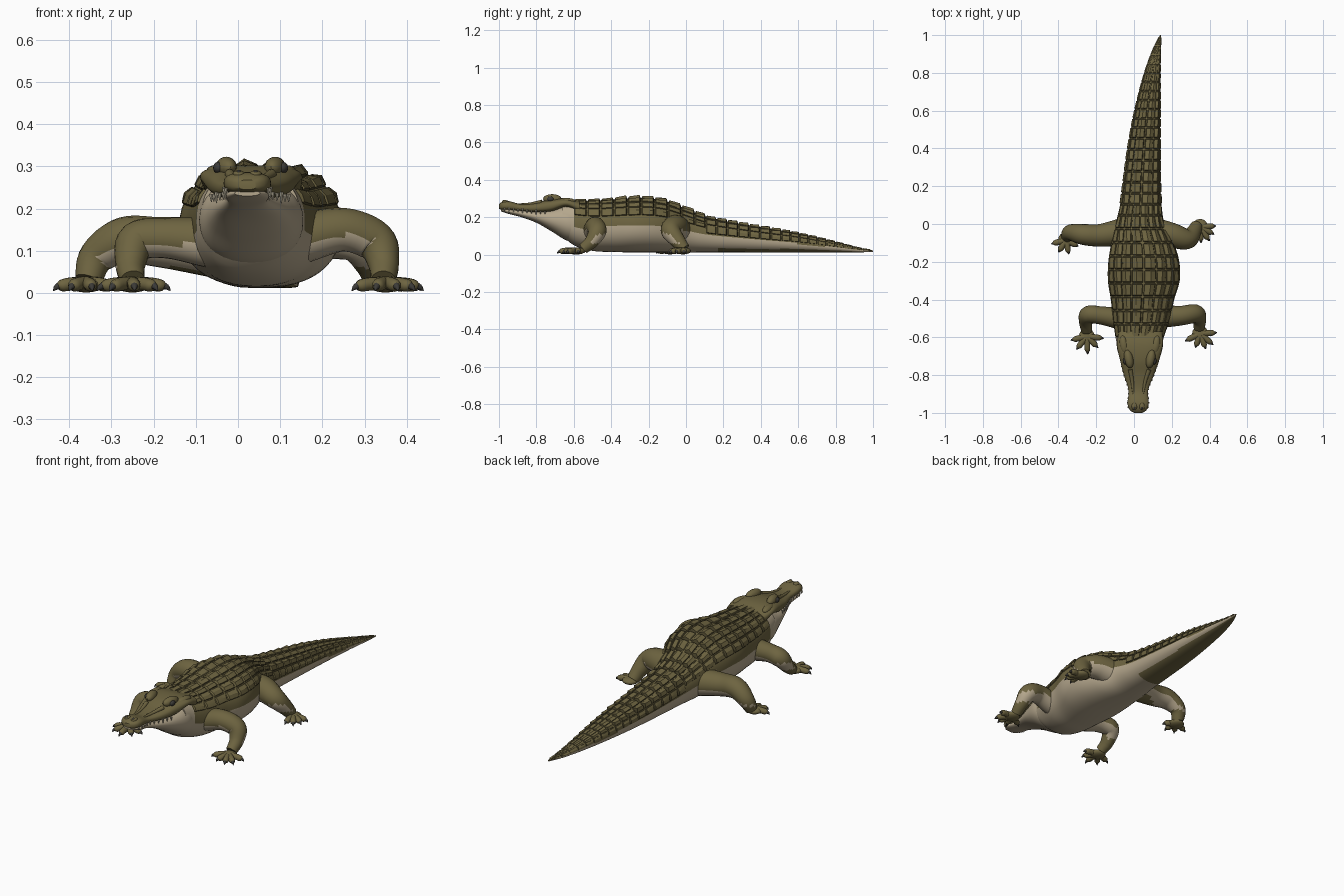
import bpy, bmesh, math, random
from mathutils import Vector, Matrix

if "Cube" in bpy.data.objects:
    bpy.data.objects.remove(bpy.data.objects["Cube"])
random.seed(4)

def material(name, rgb):
    m = bpy.data.materials.new(name)
    m.diffuse_color = (*rgb, 1)
    m.use_nodes = True
    m.node_tree.nodes["Principled BSDF"].inputs["Base Color"].default_value = m.diffuse_color
    return m

MATS = [material("olive_skin", (.155, .128, .052)), material("cream_belly", (.46, .385, .265)),
        material("dark_seam", (.062, .052, .022)), material("claw_grey", (.045, .043, .038)),
        material("tooth_ivory", (.6, .54, .4))]
OLIVE, CREAM, SEAM, CLAW, TOOTH = range(5)

def finish(name, bm, angle=40):
    bmesh.ops.recalc_face_normals(bm, faces=bm.faces)
    me = bpy.data.meshes.new(name)
    bm.to_mesh(me)
    bm.free()
    ob = bpy.data.objects.new(name, me)
    bpy.context.collection.objects.link(ob)
    for m in MATS:
        me.materials.append(m)
    bpy.ops.object.select_all(action='DESELECT')
    ob.select_set(True)
    bpy.context.view_layer.objects.active = ob
    bpy.ops.object.shade_smooth_by_angle(angle=math.radians(angle))
    return ob

def at(table, y):
    """Smooth interpolation of a table of rows keyed by their first column."""
    y = min(max(y, table[0][0]), table[-1][0])
    i = max(k for k in range(len(table) - 1) if table[k][0] <= y)
    a, b = table[i], table[i + 1]
    p, q = table[max(i - 1, 0)], table[min(i + 2, len(table) - 1)]
    d = b[0] - a[0]
    t = (y - a[0]) / d
    out = []
    for k in range(1, len(a)):
        m0 = (b[k] - p[k]) / (b[0] - p[0]) * d
        m1 = (q[k] - a[k]) / (q[0] - a[0]) * d
        out.append((2*t**3 - 3*t*t + 1) * a[k] + (t**3 - 2*t*t + t) * m0
                   + (3*t*t - 2*t**3) * b[k] + (t**3 - t*t) * m1)
    return out

def surf(table, y, a, lift=0, p=2.3):
    """Point on a superellipse skin; angle a is measured from the top."""
    cx, hw, zb, zt = at(table, y)
    hz = (zt - zb) / 2
    s, c = math.sin(a), math.cos(a)
    n = Vector((s / max(hw, .004), 0, c / max(hz, .004))).normalized()
    f = lambda v: math.copysign(abs(v) ** (2 / p), v)
    return Vector((cx + hw * f(s), y, (zb + zt) / 2 + hz * f(c))) + n * lift

def skin(bm, rings, mat=OLIVE):
    vs = [[bm.verts.new(v) for v in r] for r in rings]
    n = len(vs[0])
    faces = [bm.faces.new((a[i], a[(i + 1) % n], b[(i + 1) % n], b[i]))
             for a, b in zip(vs, vs[1:]) for i in range(n)]
    faces += [bm.faces.new(vs[0]), bm.faces.new(vs[-1])]
    for f in faces:
        f.material_index = mat
    return faces

def loft(bm, table, rows, segs, mat=OLIVE, p=2.3):
    y0, y1 = table[0][0], table[-1][0]
    return skin(bm, [[surf(table, y0 + (y1 - y0) * k / rows, 2 * math.pi * i / segs, 0, p)
                      for i in range(segs)] for k in range(rows + 1)], mat)

def tube(bm, pts, segs=16, steps=5, mat=OLIVE):
    """Round limb through (x, y, z, radius) points."""
    tab = [(k, *q) for k, q in enumerate(pts)]
    n = (len(pts) - 1) * steps
    rows = [at(tab, k / steps) for k in range(n + 1)]
    rings = []
    for k, r in enumerate(rows):
        d = Vector(rows[min(k + 1, n)][:3]) - Vector(rows[max(k - 1, 0)][:3])
        u = d.cross(Vector((.3, .9, .35)) if abs(d.normalized().y) < .8 else Vector((1, 0, 0))).normalized()
        v = d.cross(u).normalized()
        rings.append([Vector(r[:3]) + r[3] * (u * math.cos(t) + v * math.sin(t))
                      for t in (2 * math.pi * i / segs for i in range(segs))])
    # keep ring starts aligned so the tube does not twist
    for k in range(1, len(rings)):
        j = min(range(segs), key=lambda s: sum((rings[k][(i + s) % segs] - rings[k-1][i]).length for i in (0, 4)))
        rings[k] = rings[k][j:] + rings[k][:j]
    return skin(bm, rings, mat)

def blob(bm, loc, size, mat=OLIVE, turn=0):
    m = Matrix.Translation(loc) @ Matrix.Rotation(turn, 4, 'Z') @ Matrix.Diagonal((*size, 1))
    r = bmesh.ops.create_uvsphere(bm, u_segments=16, v_segments=10, radius=1, matrix=m)
    for f in {f for v in r['verts'] for f in v.link_faces}:
        f.material_index = mat

# Body and tail: y, centre x, half width, bottom z, top z
BODY = [(-.66, .03, .115, .10, .285), (-.6, .03, .128, .05, .288), (-.5, .04, .152, .02, .288),
        (-.4, .045, .168, .014, .293), (-.3, .052, .19, .012, .3), (-.2, .052, .188, .012, .3),
        (-.1, .045, .165, .012, .283), (0, .032, .13, .012, .245), (.1, .036, .11, .012, .205),
        (.2, .04, .1, .012, .182), (.4, .053, .086, .012, .146), (.6, .071, .068, .012, .113),
        (.8, .097, .043, .012, .068), (.93, .122, .021, .012, .036), (1, .14, .003, .014, .022)]
bm = bmesh.new()
belly = loft(bm, BODY, 110, 48)
bmesh.ops.recalc_face_normals(bm, faces=bm.faces)
for f in belly:
    c = f.calc_center_median()
    limit = .26 if c.y < -.6 else .14 if c.y < -.45 else .16 if c.y < 0 else .118 - .1 * c.y
    if c.z < limit and not (c.y > .17 and f.normal.z < -.75):
        f.material_index = CREAM
finish("body_and_tail", bm)

# Back scutes: raised keeled plates that follow the skin
def scute(bm, y0, y1, a0, a1, h, keel):
    n = 5
    grid = []
    for i in range(n):
        t = (0, .1, .5, .88, 1)[i]
        row = []
        for j in range(n):
            s = (0, .1, .5, .9, 1)[j]
            edge = i in (0, 4) or j in (0, 4)
            lift = -.004 if edge else h + (keel * (.45 + .55 * t) if j == 2 else 0)
            row.append(bm.verts.new(surf(BODY, y0 + (y1 - y0) * t, a0 + (a1 - a0) * s, lift)))
        grid.append(row)
    for i in range(n - 1):
        for j in range(n - 1):
            f = bm.faces.new((grid[i][j], grid[i][j+1], grid[i+1][j+1], grid[i+1][j]))
            f.material_index = SEAM if j in (0, 3) or i == 3 else OLIVE

bm = bmesh.new()
y = -.6
while y < .95:
    step = .072 if y < 0 else .058 if y < .5 else .048
    size = min(1, max(.25, (1 - y) / .6))
    cuts = (0, 17, 34, 52, 72) if y < .05 else (0, 30, 60, 88)
    for k, (a0, a1) in enumerate(zip(cuts, cuts[1:])):
        keel = (.014, .014, .01, .006)[k] if y < .05 else (.011, .014, .003)[k]
        if y < -.45:
            keel *= .6
        for s in (1, -1):
            scute(bm, y, min(y + step, .995), s * math.radians(a0), s * math.radians(a1),
                  .005 * size, keel * size * random.uniform(.85, 1.1))
    y += step
finish("back_scutes", bm, 25)

# Head: upper skull and lower jaw
SKULL = [(-1, .022, .022, .245, .268), (-.985, .022, .045, .238, .281), (-.95, .022, .056, .235, .286),
         (-.88, .023, .052, .23, .27), (-.8, .026, .08, .222, .278), (-.72, .03, .104, .224, .298),
         (-.64, .031, .121, .25, .302), (-.57, .035, .115, .22, .288)]
JAW = [(-.988, .022, .03, .23, .243), (-.95, .022, .05, .218, .246), (-.88, .023, .049, .2, .24),
       (-.8, .026, .077, .17, .236), (-.72, .03, .103, .125, .25), (-.64, .031, .123, .076, .272),
       (-.57, .035, .115, .06, .25)]
bm = bmesh.new()
loft(bm, SKULL, 40, 36, OLIVE, 2.6)
for s in (-1, 1):
    blob(bm, (.03 + s * .058, -.715, .298), (.024, .05, .025), OLIVE, -s * .2)      # brow
    blob(bm, (.03 + s * .076, -.725, .297), (.013, .019, .014), CLAW)               # eye
    blob(bm, (.022 + s * .02, -.965, .281), (.015, .02, .01))                       # nostril mound
    blob(bm, (.022 + s * .02, -.974, .287), (.006, .007, .005), CLAW)               # nostril
    blob(bm, (.031 + s * .085, -.64, .285), (.022, .05, .018), OLIVE, -s * .15)     # cheek ridge
    tube(bm, [(.03 + s * .05, -.77, .282, .012), (.025 + s * .035, -.83, .27, .009),
              (.022 + s * .025, -.9, .268, .005)], 10, 4)                           # snout ridge
finish("skull", bm)

bm = bmesh.new()
loft(bm, JAW, 36, 36, CREAM, 2.2)
finish("lower_jaw", bm)

bm = bmesh.new()
for k in range(10):
    yy = -.97 + k * .024
    cx, hw, zb, zt = at(SKULL, yy)
    for s in (-1, 1):
        m = Matrix.Translation((cx + s * hw * .97, yy, zb + .004)) @ Matrix.Rotation(math.pi, 4, 'X')
        r = bmesh.ops.create_cone(bm, cap_ends=True, segments=8, radius1=.0055, radius2=.001,
                                  depth=.026 if k % 3 == 1 else .018, matrix=m)
        for f in {f for v in r['verts'] for f in v.link_faces}:
            f.material_index = TOOTH
finish("teeth", bm)

# Legs: limb path with radii, palm centre, claw tips
LEGS = {
    "front_right_leg": ([(.15, -.49, .13, .06), (.25, -.485, .15, .052), (.325, -.475, .122, .049),
                         (.345, -.505, .07, .037), (.345, -.55, .03, .029)], (.35, -.58),
                        [(.27, -.62), (.325, -.655), (.38, -.662), (.42, -.64), (.44, -.575)]),
    "front_left_leg": ([(-.07, -.5, .12, .06), (-.17, -.485, .13, .048), (-.24, -.48, .122, .047),
                        (-.255, -.52, .068, .036), (-.25, -.565, .03, .029)], (-.25, -.595),
                       [(-.335, -.615), (-.305, -.665), (-.245, -.69), (-.19, -.655), (-.16, -.605)]),
    "hind_right_leg": ([(.1, -.04, .13, .075), (.2, -.06, .145, .066), (.28, -.08, .125, .054),
                        (.315, -.045, .075, .041), (.33, -.01, .03, .032)], (.35, -.015),
                       [(.435, -.01), (.425, -.055), (.4, -.09), (.355, -.1)]),
    "hind_left_leg": ([(-.05, -.04, .11, .075), (-.18, -.06, .12, .06), (-.27, -.055, .125, .055),
                       (-.335, -.045, .085, .043), (-.355, -.065, .03, .032)], (-.36, -.085),
                      [(-.438, -.105), (-.4, -.15), (-.345, -.16), (-.295, -.118)]),
}
for name, (path, palm, tips) in LEGS.items():
    bm = bmesh.new()
    limb = tube(bm, path, 20, 6)
    bmesh.ops.recalc_face_normals(bm, faces=bm.faces)
    inward = -1 if path[-1][0] > 0 else 1
    for f in limb:
        if f.calc_center_median().z > .06 and f.normal.z + .35 * f.normal.x * inward < -.3:
            f.material_index = CREAM
    blob(bm, (*palm, .02), (.042, .042, .019))
    for tx, ty in tips:
        mix = lambda t: (palm[0] + (tx - palm[0]) * t, palm[1] + (ty - palm[1]) * t)
        tube(bm, [(*mix(.15), .022, .017), (*mix(.5), .021, .016), (*mix(.74), .017, .015),
                  (*mix(.84), .013, .009)], 10, 3)
        tube(bm, [(*mix(.76), .019, .01), (*mix(.9), .014, .007), (*mix(1), .005, .001)], 8, 3, CLAW)
    finish(name, bm, 60)
